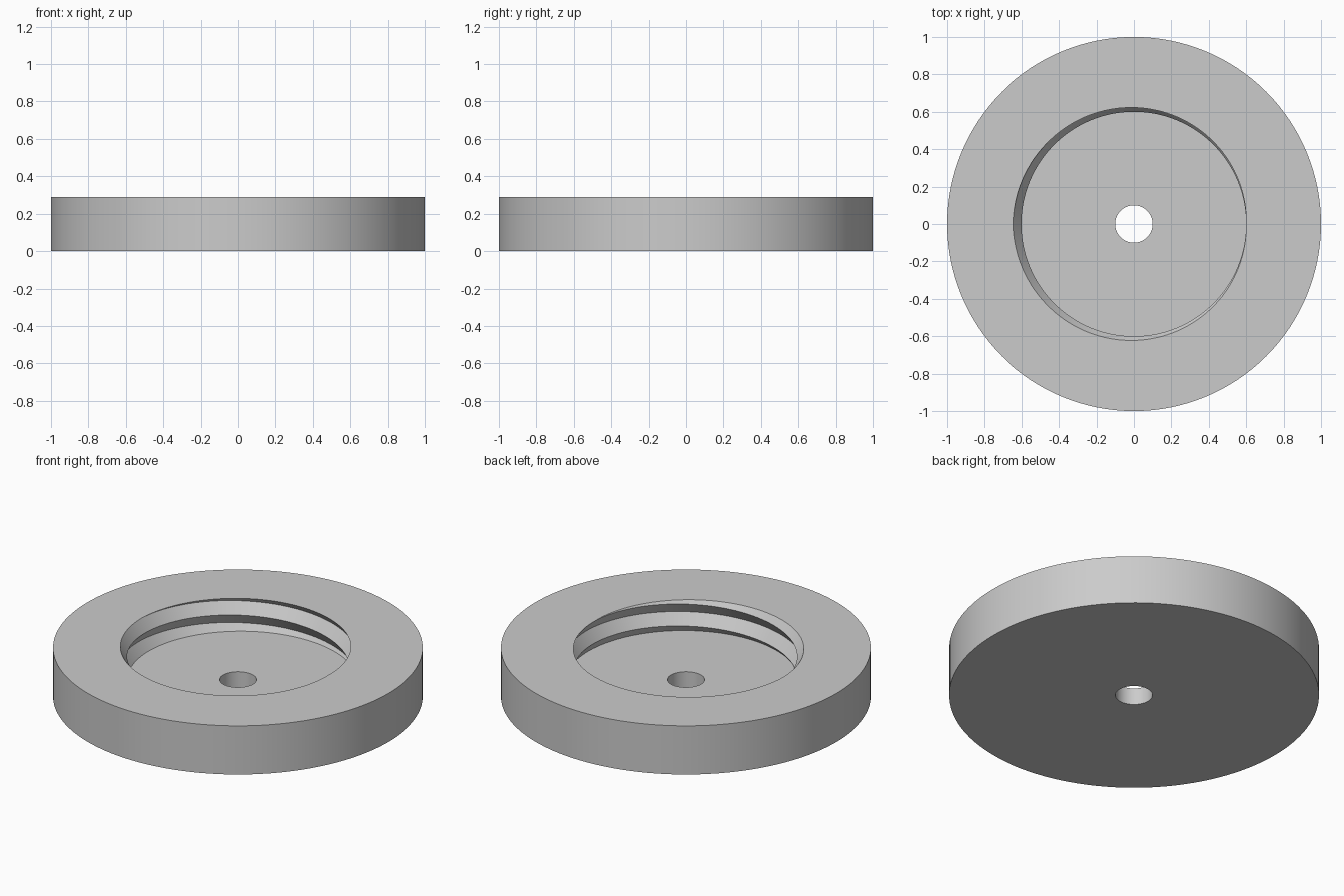
import bpy
import bmesh
from math import cos, sin, pi, radians

cube = bpy.data.objects.get("Cube")
if cube:
    bpy.data.objects.remove(cube, do_unlink=True)

SEG = 128
HEIGHT, FLOOR = 0.29, 0.10
OUTER_R, HOLE_R = 1.0, 0.10
CREST_R, ROOT_R, PITCH = 0.60, 0.645, 0.131

bm = bmesh.new()


def point(r, i, z):
    a = 2 * pi * i / SEG
    return bm.verts.new((r * cos(a), r * sin(a), z))


def sheet(columns):
    """Quads between neighbouring columns of vertices."""
    for a, b in zip(columns, columns[1:]):
        for j in range(len(a) - 1):
            bm.faces.new((a[j], b[j], b[j + 1], a[j + 1]))


# Threaded bore wall: alternating crest and root helices, right-handed
sheet([[point(ROOT_R if k % 2 else CREST_R, i,
              HEIGHT + PITCH * (i / SEG + k / 2)) for k in range(-6, 3)]
       for i in range(SEG + 1)])
bmesh.ops.remove_doubles(bm, verts=bm.verts[:], dist=1e-5)

# Trim the thread at the rim and at the recess floor
for z, up in ((HEIGHT, 1), (FLOOR, -1)):
    bmesh.ops.bisect_plane(bm, geom=bm.verts[:] + bm.edges[:] + bm.faces[:],
                           dist=1e-6, plane_co=(0, 0, z),
                           plane_no=(0, 0, up), clear_outer=True)

# Outer wall and centre hole wall
for r, top in ((OUTER_R, HEIGHT), (HOLE_R, FLOOR)):
    sheet([[point(r, i, 0), point(r, i, top)] for i in range(SEG + 1)])
bmesh.ops.remove_doubles(bm, verts=bm.verts[:], dist=1e-5)

# Flat rings: underside, recess floor and top face
for z in (0, FLOOR, HEIGHT):
    rim = [e for e in bm.edges if e.is_boundary
           and all(abs(v.co.z - z) < 1e-4 for v in e.verts)]
    bmesh.ops.triangle_fill(bm, edges=rim, use_beauty=True,
                            normal=(0, 0, 1 if z else -1))
bmesh.ops.recalc_face_normals(bm, faces=bm.faces[:])

mesh = bpy.data.meshes.new("threaded_disc")
bm.to_mesh(mesh)
bm.free()
disc = bpy.data.objects.new("threaded_disc", mesh)
bpy.context.collection.objects.link(disc)

# Plain grey material
grey = bpy.data.materials.new("light_grey")
grey.use_nodes = True
colour = (0.6, 0.6, 0.6, 1)
grey.diffuse_color = colour
grey.node_tree.nodes["Principled BSDF"].inputs["Base Color"].default_value = colour
mesh.materials.append(grey)

# Smooth round walls, crisp thread and rim edges
bpy.ops.object.select_all(action='DESELECT')
disc.select_set(True)
bpy.context.view_layer.objects.active = disc
bpy.ops.object.shade_smooth_by_angle(angle=radians(30))
